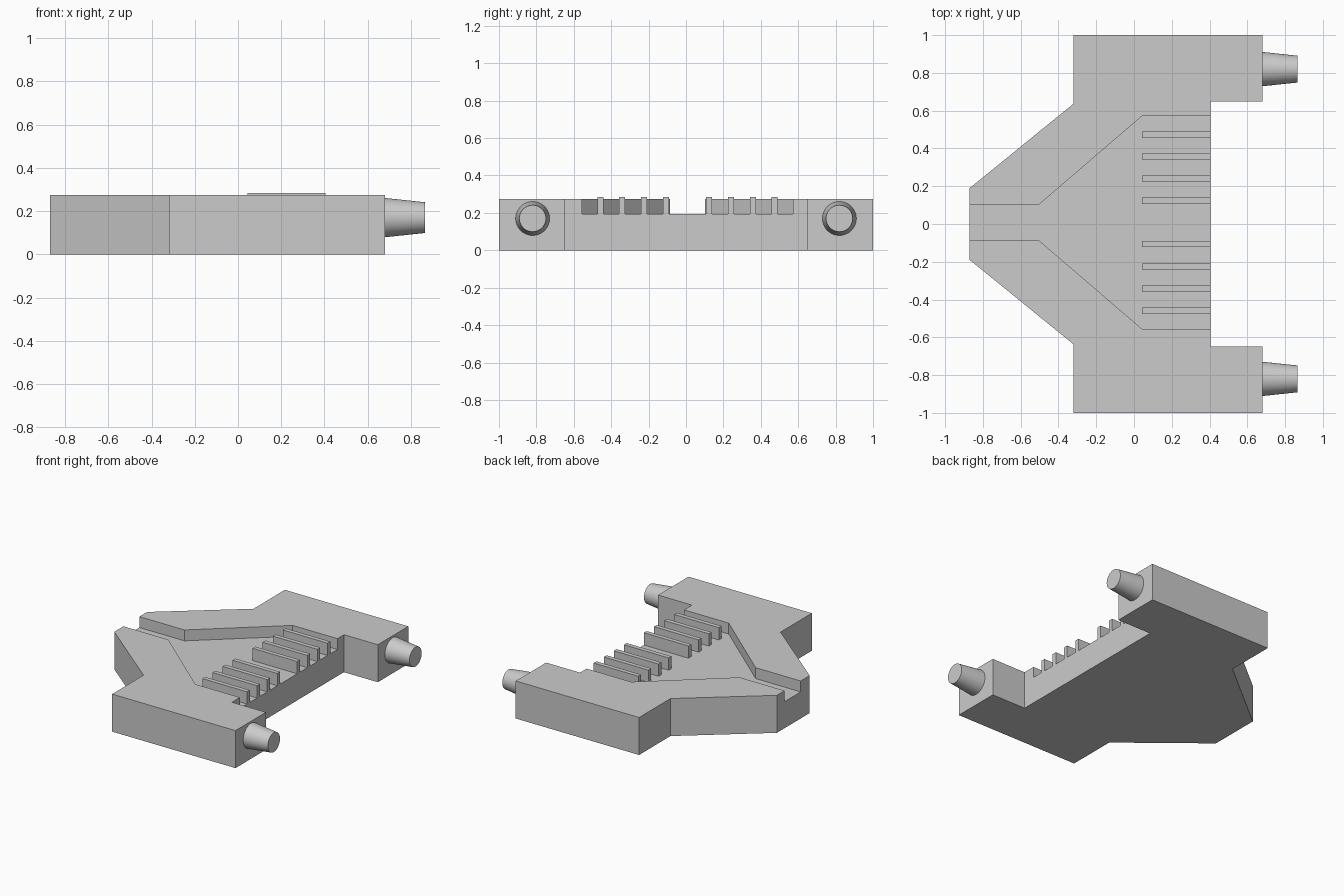
import bpy
import bmesh
from math import pi, radians

cube = bpy.data.objects.get("Cube")
if cube:
    bpy.data.objects.remove(cube)

grey = bpy.data.materials.new("plain grey")
grey.use_nodes = True
colour = (0.6, 0.6, 0.6, 1)
grey.diffuse_color = colour
grey.node_tree.nodes["Principled BSDF"].inputs["Base Color"].default_value = colour

FLOOR, TOP, RIB_TOP = 0.195, 0.275, 0.285


def prism(name, outline, z0, z1):
    """Extrude an x, y outline from z0 up to z1."""
    bm = bmesh.new()
    face = bm.faces.new([bm.verts.new((x, y, z0)) for x, y in outline])
    new = bmesh.ops.extrude_face_region(bm, geom=[face])["geom"]
    for v in new:
        if isinstance(v, bmesh.types.BMVert):
            v.co.z = z1
    bmesh.ops.recalc_face_normals(bm, faces=bm.faces)
    mesh = bpy.data.meshes.new(name)
    bm.to_mesh(mesh)
    bm.free()
    mesh.materials.append(grey)
    obj = bpy.data.objects.new(name, mesh)
    bpy.context.collection.objects.link(obj)
    return obj


def mirrored(half, shift=0):
    """Close a +y half outline with its mirror image, moved along y."""
    full = half + [(x, -y) for x, y in reversed(half)]
    return [(x, y + shift) for x, y in full]


# Body slab with two arms and a tapered tail
body = prism("body", mirrored([(-0.87, 0.19), (-0.32, 0.637), (-0.32, 1), (0.68, 1),
                               (0.68, 0.648), (0.405, 0.648)]), 0, TOP)

# Funnel channel cut into the top
cutter = prism("channel_cutter", mirrored([(-1, 0.093), (-0.505, 0.093),
                                           (0.043, 0.564), (0.6, 0.564)], 0.008),
               FLOOR, 0.5)
cutter.hide_render = True
cut = body.modifiers.new("channel", "BOOLEAN")
cut.operation = "DIFFERENCE"
cut.solver = "EXACT"
cut.object = cutter
bpy.context.view_layer.objects.active = body
bpy.ops.object.modifier_apply(modifier=cut.name)
bpy.data.objects.remove(cutter)

# Ribs standing on the channel floor, four on each side
for side, label in ((1, "left"), (-1, "right")):
    for i in range(4):
        y = 0.008 + side * (0.115 + 0.117 * i)
        prism(f"rib_{label}_{i + 1}",
              [(0.043, y - 0.016), (0.405, y - 0.016), (0.405, y + 0.016), (0.043, y + 0.016)],
              FLOOR - 0.005, RIB_TOP)

# Tapered pegs on the arm ends
for y, name in ((0.82, "back_peg"), (-0.82, "front_peg")):
    bpy.ops.mesh.primitive_cone_add(vertices=48, radius1=0.091, radius2=0.071, depth=0.187,
                                    location=(0.7715, y, 0.17), rotation=(0, pi / 2, 0))
    peg = bpy.context.object
    peg.name = name
    peg.data.materials.append(grey)
    bpy.ops.object.shade_smooth_by_angle(angle=radians(30))
